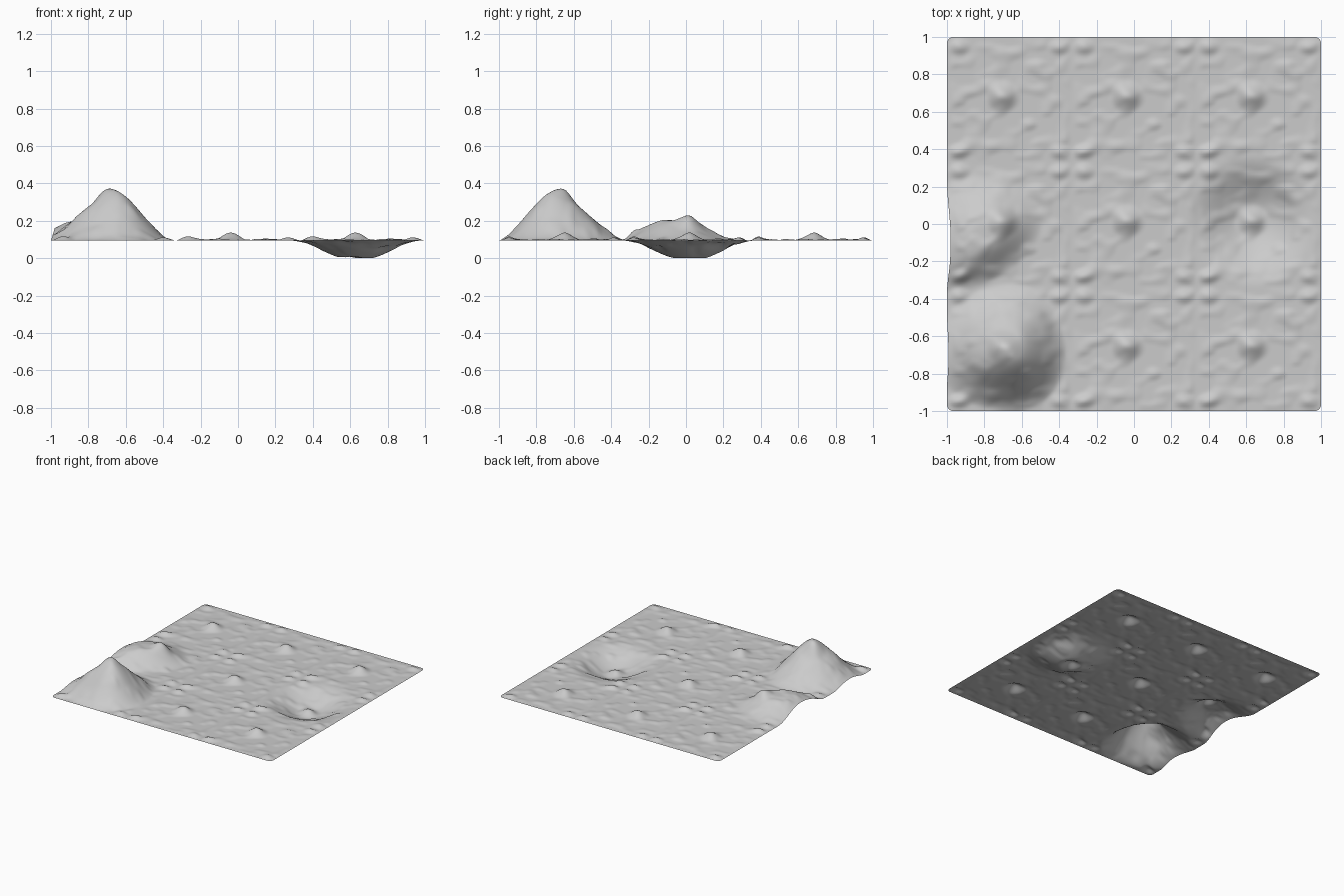
import bpy, bmesh, math
from mathutils import Vector, noise

if "Cube" in bpy.data.objects:
    bpy.data.objects.remove(bpy.data.objects["Cube"], do_unlink=True)

TILE = 2 / 3
GROUND = 0.1


def smooth(t):
    t = max(0.0, min(1.0, t))
    return t * t * (3 - 2 * t)


def mound(x, y, centre, west, east, south, north, height, turn=0.0, sharp=0.0, flat=0.0):
    """Hill with a separate reach on each side; sharp makes it conical."""
    dx, dy = x - centre[0], y - centre[1]
    c, s = math.cos(turn), math.sin(turn)
    dx, dy = c * dx + s * dy, c * dy - s * dx
    d = math.hypot(dx / (east if dx > 0 else west), dy / (north if dy > 0 else south))
    d = max(0.0, min(1.0, (d - flat) / (1 - flat)))
    return height * ((1 - sharp) * (1 - smooth(d)) + sharp * (1 - d))


def landform(x, y):
    """The large hill, the low ridge and the crater."""
    hill = mound(x, y, (-0.65, -0.71), 0.42, 0.29, 0.29, 0.39, 0.265, sharp=0.35)
    ridge = mound(x, y, (-0.8, -0.07), 0.42, 0.36, 0.23, 0.36, 0.105, turn=0.6, flat=0.15)
    crater = mound(x, y, (0.64, 0.02), 0.36, 0.34, 0.36, 0.35, -0.1, flat=0.1)
    return max(hill, ridge) + 0.25 * min(hill, ridge) + crater


def ripples(x, y):
    """Small relief repeated over three by three tiles."""
    u = (x + 1) % TILE - TILE / 2
    v = (y + 1) % TILE - TILE / 2
    h = mound(u, v, (-0.045, 0.013), 0.09, 0.11, 0.09, 0.1, 0.038)
    for sx in (-1, 1):
        for sy in (-1, 1):
            h += mound(u, v, (sx * 0.267, sy * 0.28), 0.07, 0.07, 0.05, 0.05, 0.017)
    fade = smooth((TILE / 2 - max(abs(u), abs(v))) / 0.05)
    n = noise.noise(Vector((u * 11 + 3.3, v * 16 + 7.1, 0.5)))
    return h + fade * max(0.0, n + 0.1) * 0.014


# Sheet of ground
bm = bmesh.new()
bmesh.ops.create_grid(bm, x_segments=150, y_segments=150, size=1.0)
RADIUS = 0.035
for vert in bm.verts:
    x, y = vert.co.x, vert.co.y
    large = landform(x, y)
    vert.co.z = GROUND + large + ripples(x, y)
    # Rounded corners
    cx, cy = abs(x) - 1 + RADIUS, abs(y) - 1 + RADIUS
    if cx > 0 and cy > 0:
        k = max(cx, cy) / math.hypot(cx, cy)
        vert.co.x = math.copysign(1 - RADIUS + cx * k, x)
        vert.co.y = math.copysign(1 - RADIUS + cy * k, y)
    # Raised border leans inward
    vert.co.x += 0.3 * max(0.0, large) * smooth((-0.85 - x) / 0.15)
low = min(v.co.z for v in bm.verts)
bmesh.ops.translate(bm, verts=bm.verts[:], vec=(0, 0, -low))
for face in bm.faces:
    face.smooth = True
mesh = bpy.data.meshes.new("terrain")
bm.to_mesh(mesh)
bm.free()

grey = bpy.data.materials.new("light_grey")
grey.use_nodes = True
colour = (0.6, 0.6, 0.6, 1)
grey.diffuse_color = colour
grey.node_tree.nodes["Principled BSDF"].inputs["Base Color"].default_value = colour
mesh.materials.append(grey)

terrain = bpy.data.objects.new("terrain", mesh)
bpy.context.collection.objects.link(terrain)
